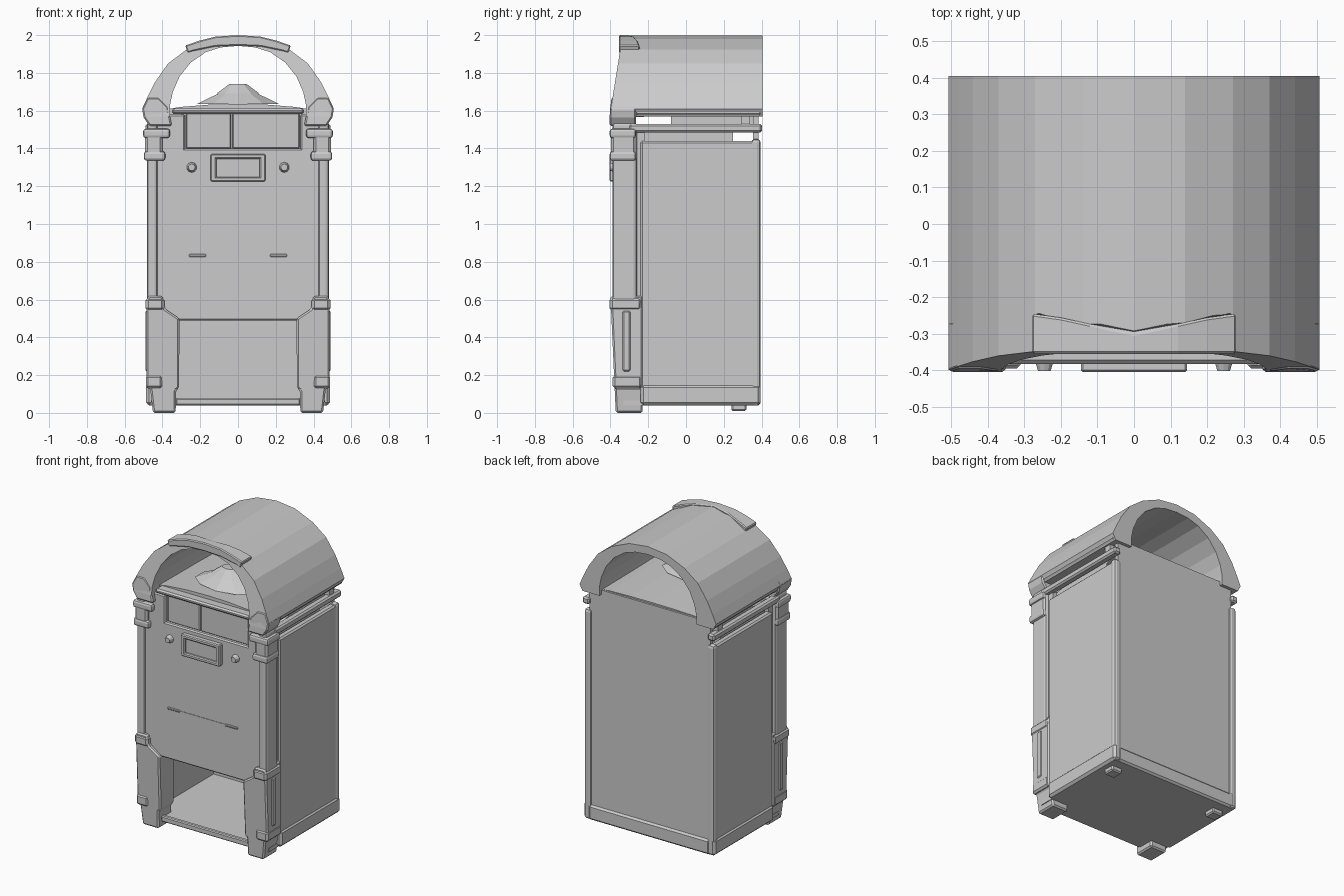
import bpy, bmesh
from mathutils import Matrix


def finish(name, bm, bevel=0.0, mirror=False, segments=1):
    bmesh.ops.recalc_face_normals(bm, faces=bm.faces[:])
    me = bpy.data.meshes.new(name)
    bm.to_mesh(me)
    bm.free()
    ob = bpy.data.objects.new(name, me)
    bpy.context.collection.objects.link(ob)
    if bevel:
        m = ob.modifiers.new("Bevel", 'BEVEL')
        m.width = bevel
        m.segments = segments
        m.limit_method = 'ANGLE'
    if mirror:
        ob.modifiers.new("Mirror", 'MIRROR').use_axis = (True, False, False)
    return ob


def box(name, x, y, z, bevel=0.0, mirror=False, segments=1):
    bm = bmesh.new()
    bmesh.ops.create_cube(bm, size=1)
    for v in bm.verts:
        for i, (a, b) in enumerate((x, y, z)):
            v.co[i] = a if v.co[i] < 0 else b
    return finish(name, bm, bevel, mirror, segments)


def prism(name, pts, start, end, bevel=0.0, mirror=False):
    """Join two copies of a 2D outline, each placed in space by a function."""
    bm = bmesh.new()
    a = [bm.verts.new(start(*p)) for p in pts]
    b = [bm.verts.new(end(*p)) for p in pts]
    bm.faces.new(a)
    bm.faces.new(b[::-1])
    for i in range(len(pts)):
        j = (i + 1) % len(pts)
        bm.faces.new((a[i], b[i], b[j], a[j]))
    return finish(name, bm, bevel, mirror)


def cone(name, r1, r2, depth, sides, matrix, mirror=False):
    bm = bmesh.new()
    bmesh.ops.create_cone(bm, cap_ends=True, segments=sides, radius1=r1,
                          radius2=r2, depth=depth, matrix=matrix)
    return finish(name, bm, 0, mirror)


def both_sides(half):
    """Half outline from right to centre, continued to the left."""
    return half + [(-x, z) for x, z in reversed(half) if x > 0]


# Arched roof shell, front edge leaning back towards the top
outer = both_sides([(0.485, 1.57), (0.507, 1.61), (0.48, 1.67), (0.44, 1.75),
                    (0.37, 1.85), (0.27, 1.925), (0.14, 1.98), (0, 1.997)])
inner = both_sides([(0.36, 1.57), (0.36, 1.63), (0.345, 1.70), (0.31, 1.78),
                    (0.25, 1.855), (0.17, 1.91), (0.09, 1.935), (0, 1.943)])
prism("roof_shell", outer + inner[::-1],
      lambda x, z: (x, -0.40 + 0.16 * (z - 1.6), z),
      lambda x, z: (x, 0.405, z))

# Curved crest on the front of the arch
crest = both_sides([(0.265, 1.905), (0.28, 1.945), (0.20, 1.972), (0.12, 1.992), (0, 2.0)])
crest += both_sides([(0.24, 1.915), (0.12, 1.94), (0, 1.945)])[::-1]
prism("roof_crest", crest, lambda x, z: (x, -0.355, z),
      lambda x, z: (x, -0.30 + 0.22 * min(abs(x), 0.25), z), 0.006)

# Body walls and floor
box("side_panel", (0.43, 0.478), (-0.24, 0.385), (0.05, 1.44), 0.01, True)
box("side_skirt", (0.43, 0.487), (-0.24, 0.395), (0.04, 0.15), 0.015, True)
box("back_panel", (-0.45, 0.45), (0.355, 0.383), (0.04, 1.60))
box("back_corner_post", (0.43, 0.483), (0.345, 0.395), (0.04, 1.45), 0.018, True, 2)
box("back_bottom_rail", (-0.45, 0.45), (0.355, 0.395), (0.04, 0.14), 0.012)
box("floor", (-0.46, 0.46), (-0.33, 0.38), (0.04, 0.065))
box("floor_front_lip", (-0.33, 0.33), (-0.345, -0.315), (0.04, 0.078), 0.006)
box("back_foot", (0.36, 0.44), (0.24, 0.32), (0.01, 0.05), 0.008, True)

# Rails in the gap between body and roof
box("side_rail", (0.44, 0.49), (-0.30, 0.403), (1.485, 1.53), 0.01, True)
box("roof_edge_rail", (0.40, 0.497), (-0.27, 0.40), (1.575, 1.625), 0.01, True)
box("rail_spacer", (0.44, 0.475), (0.29, 0.34), (1.52, 1.59), 0, True)

# Inner chute behind the rails
chute = [(-0.24, 1.40), (0.25, 1.40), (0.25, 1.49), (0.37, 1.52), (0.37, 1.60),
         (-0.08, 1.60), (-0.08, 1.52), (-0.24, 1.49)]
prism("inner_chute", chute, lambda y, z: (-0.43, y, z), lambda y, z: (0.43, y, z))

# Deck under the arch, with its raised middle
deck = both_sides([(0.40, 1.585), (0.40, 1.625), (0.30, 1.64), (0.15, 1.652), (0, 1.655)])
prism("deck", deck, lambda x, z: (x, -0.32, z - 0.02),
      lambda x, z: (x, 0.37, 1.585 + (z - 1.585) * 0.35))
cone("deck_mound", 0.23, 0.10, 0.06, 10,
     Matrix.Translation((0, -0.10, 1.665)) @ Matrix.Diagonal((1, 0.6, 1, 1)))
cone("deck_knob", 0.12, 0.05, 0.05, 10,
     Matrix.Translation((0, -0.09, 1.715)) @ Matrix.Diagonal((1, 0.7, 1, 1)))

# Front panel and hatch surround
box("front_panel", (-0.46, 0.46), (-0.372, -0.335), (0.49, 1.40), 0.008)
box("hatch_jamb_left", (-0.46, -0.28), (-0.372, -0.30), (1.38, 1.58), 0.008)
box("hatch_jamb_right", (0.33, 0.46), (-0.372, -0.30), (1.38, 1.58), 0.008)
box("hatch_left", (-0.275, -0.037), (-0.352, -0.32), (1.40, 1.59), 0.005)
box("hatch_right", (-0.03, 0.325), (-0.352, -0.32), (1.40, 1.59), 0.005)
box("hatch_backing", (-0.30, 0.34), (-0.335, -0.30), (1.38, 1.60))
box("hatch_top_lip", (-0.35, 0.35), (-0.382, -0.28), (1.583, 1.612), 0.01)

# Small framed plate and bolts
for i, (x, z) in enumerate((((-0.145, 0.145), (1.345, 1.37)), ((-0.145, 0.145), (1.225, 1.25)),
                            ((-0.145, -0.115), (1.225, 1.37)), ((0.115, 0.145), (1.225, 1.37)))):
    box("plate_frame_%d" % i, x, (-0.405, -0.36), z, 0.006)
box("plate_centre", (-0.12, 0.12), (-0.387, -0.36), (1.24, 1.36))
cone("front_bolt", 0.03, 0.018, 0.04, 10,
     Matrix.Translation((0.245, -0.382, 1.30)) @ Matrix.Rotation(1.5708, 4, 'X'), True)

# Thin ledge line across the front
box("ledge_end", (0.17, 0.26), (-0.38, -0.36), (0.826, 0.84), 0.003, True)
box("ledge_middle", (-0.17, 0.17), (-0.375, -0.36), (0.83, 0.836))

# Front corner posts and collars
box("front_post", (0.425, 0.482), (-0.39, -0.26), (0.55, 1.54), 0.018, True, 2)
box("post_inner_web", (0.41, 0.46), (-0.35, -0.22), (0.10, 1.50), 0, True)
box("upper_collar", (0.36, 0.502), (-0.404, -0.265), (1.455, 1.505), 0.014, True, 2)
box("lower_collar", (0.385, 0.498), (-0.404, -0.265), (1.335, 1.385), 0.014, True, 2)
box("collar_sleeve", (0.40, 0.492), (-0.397, -0.265), (1.36, 1.48), 0.012, True)

# Brackets carrying the arch down to the posts
bracket = [(0.35, 1.52), (0.47, 1.52), (0.50, 1.565), (0.508, 1.61), (0.48, 1.67),
           (0.42, 1.67), (0.37, 1.62)]
prism("arch_bracket", bracket, lambda x, z: (x, -0.405 + 0.16 * max(z - 1.6, 0), z),
      lambda x, z: (x, -0.265, z), 0.008, True)

# Front legs with boots
leg = [(0.33, 0), (0.45, 0), (0.465, 0.13), (0.485, 0.14), (0.485, 0.55), (0.478, 0.62),
       (0.40, 0.62), (0.385, 0.55), (0.31, 0.50), (0.312, 0.13), (0.328, 0.12)]
prism("front_leg", leg, lambda x, z: (x, -0.372 - 0.045 * z, z),
      lambda x, z: (x, -0.23, z), 0.014, True)
box("leg_band_top", (0.39, 0.49), (-0.405, -0.235), (0.54, 0.61), 0.015, True)
box("leg_side_plate", (0.47, 0.491), (-0.335, -0.295), (0.22, 0.54), 0.006, True)
box("leg_ankle_band", (0.40, 0.488), (-0.388, -0.235), (0.13, 0.20), 0.012, True)
